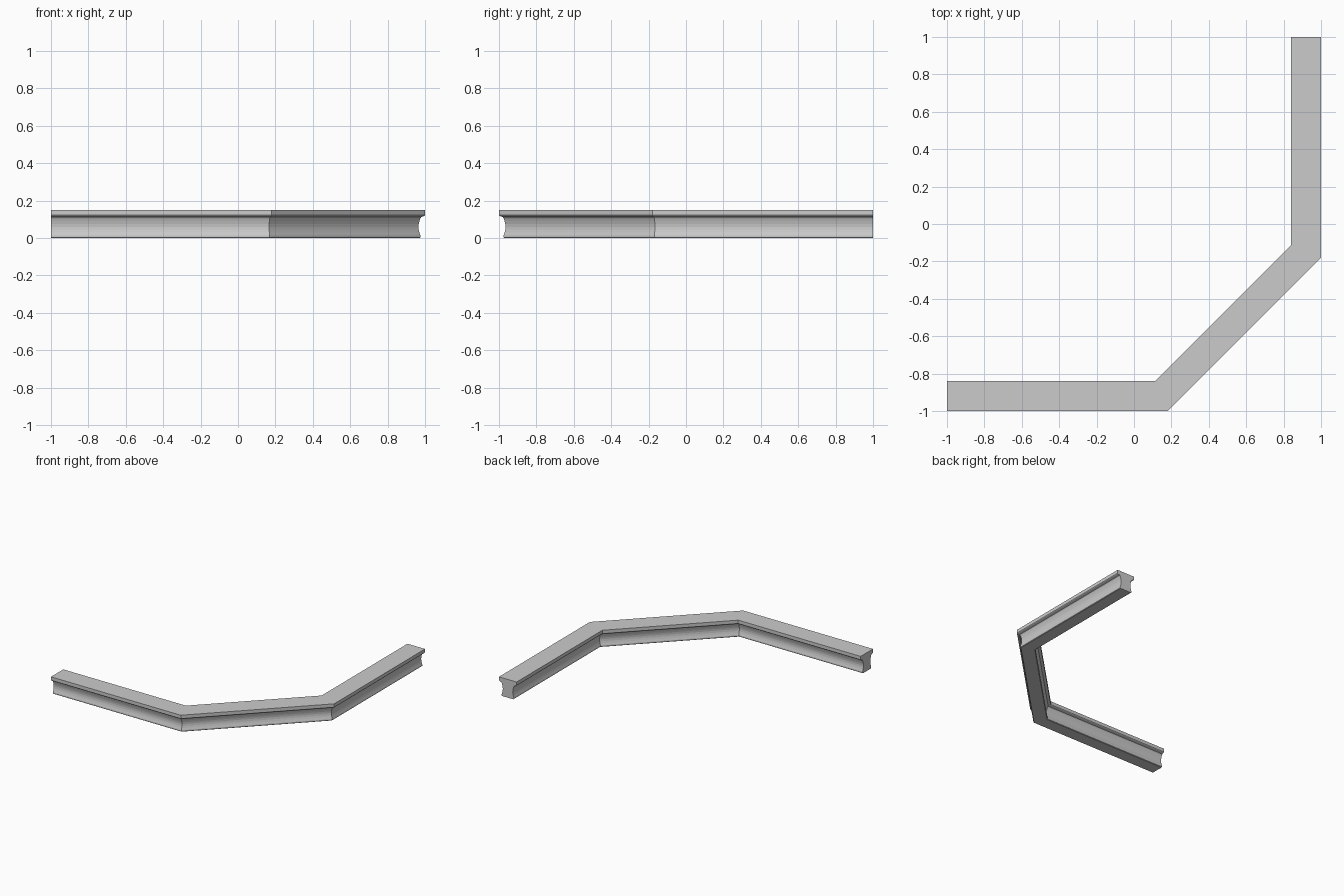
import bpy, bmesh
from math import tan, pi, sin

if "Cube" in bpy.data.objects:
    bpy.data.objects.remove(bpy.data.objects["Cube"])

W, H, CORNER = 0.16, 0.15, 0.18   # rail width, height, outer corner position

# Side moulding from bottom to top: (inset from the flange face, z)
side = [(0.030, 0.0), (0.025, 0.004), (0.025, 0.014)]
side += [(0.025 + 0.010 * sin(pi * i / 6), 0.014 + 0.091 * i / 6) for i in range(1, 6)]
side += [(0.025, 0.105), (0.020, 0.112), (0.003, 0.118), (0.0, 0.122), (0.0, H)]

# Closed cross-section: outer side up, inner side (mirrored) back down
profile = side + [(W - d, z) for d, z in reversed(side)]


def station(d):
    """Mitred path points for a line inset by d from the outer edge."""
    c = CORNER - d * tan(pi / 8)
    return [(-1, -1 + d), (c, -1 + d), (1 - d, -c), (1 - d, 1)]


# Sweep the section along the bent path
bm = bmesh.new()
rings = list(zip(*[[bm.verts.new((x, y, z)) for x, y in station(d)]
                   for d, z in profile]))
n = len(profile)
for a, b in zip(rings, rings[1:]):
    for i in range(n):
        j = (i + 1) % n
        bm.faces.new((a[i], b[i], b[j], a[j]))

# End caps
bm.faces.new(rings[0])
bm.faces.new(rings[-1][::-1])
bmesh.ops.recalc_face_normals(bm, faces=bm.faces)

mesh = bpy.data.meshes.new("moulded_rail")
bm.to_mesh(mesh)
bm.free()
rail = bpy.data.objects.new("moulded_rail", mesh)
bpy.context.collection.objects.link(rail)
